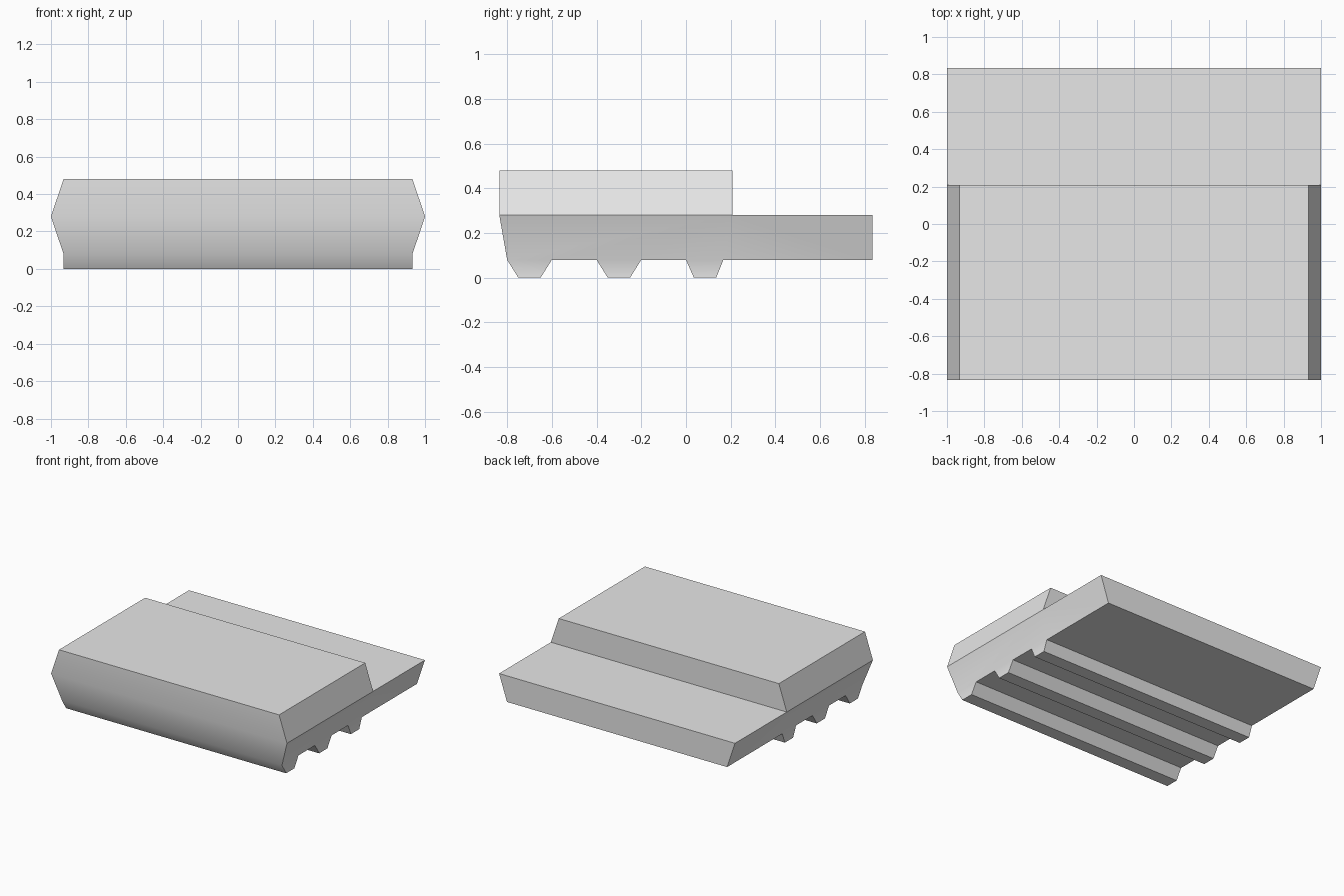
import bpy
import bmesh

cube = bpy.data.objects.get("Cube")
if cube:
    bpy.data.objects.remove(cube, do_unlink=True)

# Heights and the half width of the model at each of them
RIB, SLAB, STEP, TOP = 0.0, 0.08, 0.28, 0.48
HALF_WIDTH = {RIB: 0.933, SLAB: 0.933, STEP: 1.0, TOP: 0.933}
FRONT, BACK, STEP_BACK = -0.835, 0.835, 0.208

# Ribs under the slab: front and back at the root, front and back at the tip
RIBS = [(-0.80, -0.60, -0.75, -0.65),
        (-0.40, -0.20, -0.35, -0.25),
        (0.0, 0.167, 0.035, 0.135)]

# Side outlines as (y, z): raised block, slab, and ribs
block = [(FRONT, STEP), (FRONT, TOP), (STEP_BACK, TOP), (STEP_BACK, STEP)]
ribs = [[(a, SLAB), (c, RIB), (d, RIB), (b, SLAB)] for a, b, c, d in RIBS]
underside = [p for rib in ribs for p in (rib[0], rib[-1])]
slab = [(FRONT, STEP)] + underside + [(BACK, SLAB), (BACK, STEP), (STEP_BACK, STEP)]

# Whole outline swept across the width
outline = [p for rib in ribs for p in rib]
outline += [(BACK, SLAB), (BACK, STEP)] + block[::-1]

bm = bmesh.new()
sides = []
for side in (-1, 1):
    verts = {(y, z): bm.verts.new((side * HALF_WIDTH[z], y, z)) for y, z in outline}
    sides.append(verts)
    for shape in [block, slab] + ribs:
        bm.faces.new([verts[p] for p in shape])

right, left = sides
for p, q in zip(outline, outline[1:] + outline[:1]):
    bm.faces.new((right[p], right[q], left[q], left[p]))
bmesh.ops.recalc_face_normals(bm, faces=bm.faces)

mesh = bpy.data.meshes.new("ribbed_stepped_block")
bm.to_mesh(mesh)
bm.free()

# Single grey material
grey = bpy.data.materials.new("light_grey")
grey.use_nodes = True
grey.diffuse_color = (0.8, 0.8, 0.8, 1)
grey.node_tree.nodes["Principled BSDF"].inputs["Base Color"].default_value = grey.diffuse_color
mesh.materials.append(grey)

body = bpy.data.objects.new("ribbed_stepped_block", mesh)
bpy.context.collection.objects.link(body)

# Soft front, crisp steps
bpy.ops.object.select_all(action='DESELECT')
body.select_set(True)
bpy.context.view_layer.objects.active = body
bpy.ops.object.shade_smooth_by_angle(angle=0.52)
